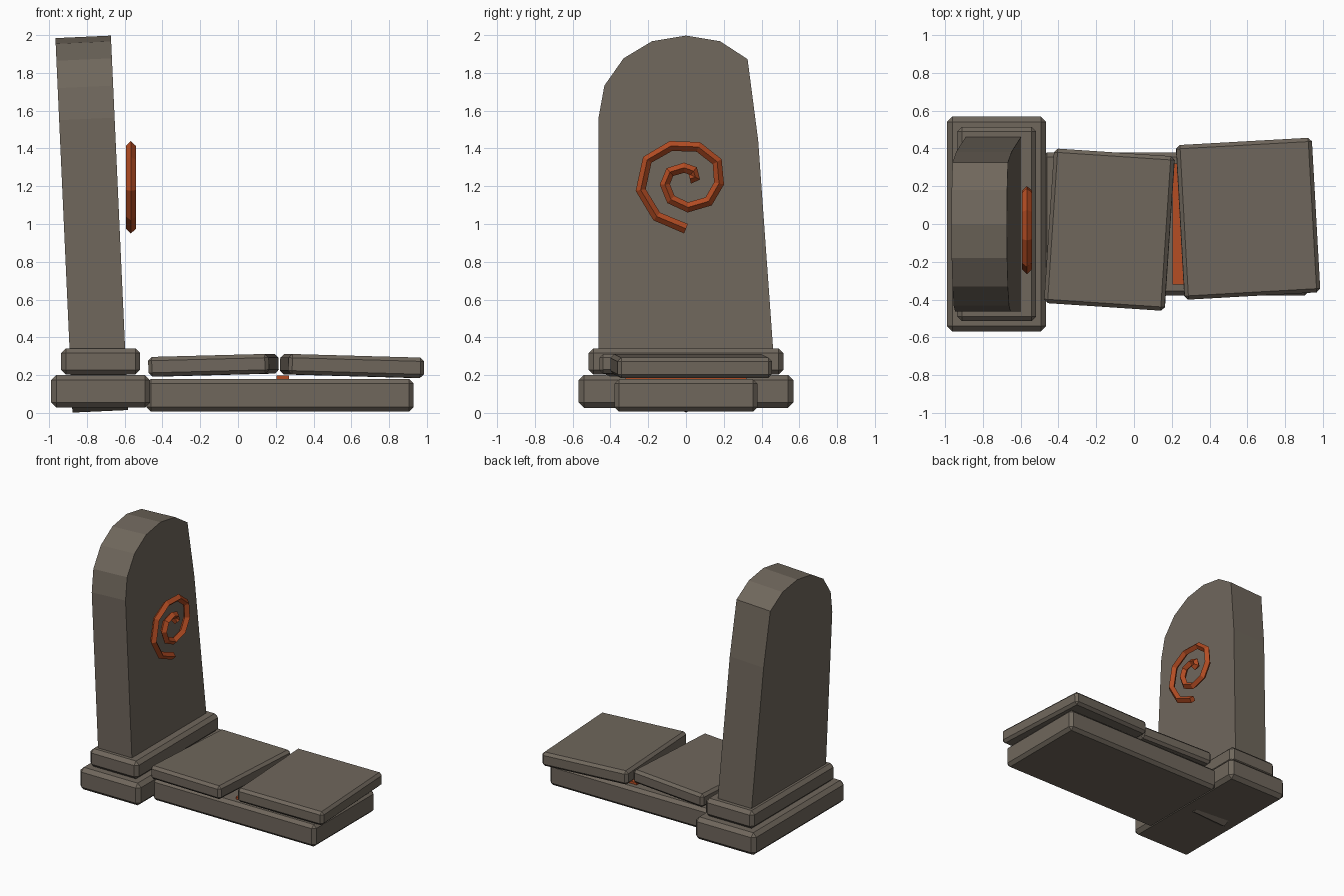
import bpy, bmesh
from math import radians
from mathutils import Vector

cube = bpy.data.objects.get("Cube")
if cube:
    bpy.data.objects.remove(cube)


def make_material(name, rgb):
    mat = bpy.data.materials.new(name)
    mat.use_nodes = True
    colour = (*rgb, 1)
    mat.diffuse_color = colour
    mat.node_tree.nodes["Principled BSDF"].inputs["Base Color"].default_value = colour
    return mat


stone = make_material("weathered_stone", (0.16, 0.135, 0.107))
ember = make_material("ember_orange", (0.46, 0.074, 0.017))


def add_object(name, bm, mat, location=(0, 0, 0), tilt=(0, 0, 0)):
    bmesh.ops.recalc_face_normals(bm, faces=bm.faces)
    mesh = bpy.data.meshes.new(name)
    bm.to_mesh(mesh)
    bm.free()
    mesh.materials.append(mat)
    obj = bpy.data.objects.new(name, mesh)
    obj.location = location
    obj.rotation_euler = [radians(a) for a in tilt]
    bpy.context.collection.objects.link(obj)
    return obj


def block(name, centre, size, chamfer, mat=stone, tilt=(0, 0, 0)):
    """Box with chamfered edges."""
    bm = bmesh.new()
    bmesh.ops.create_cube(bm, size=1)
    bmesh.ops.scale(bm, vec=size, verts=bm.verts)
    if chamfer:
        bmesh.ops.bevel(bm, geom=bm.edges[:], offset=chamfer, segments=1, affect='EDGES')
    return add_object(name, bm, mat, centre, tilt)


# Stepped plinth and grave bed
block("lower_plinth", (-0.728, 0, 0.114), (0.525, 1.136, 0.174), 0.028)
block("upper_plinth", (-0.728, 0, 0.272), (0.42, 1.03, 0.14), 0.026)
block("grave_bed", (0.222, 0, 0.093), (1.415, 0.757, 0.173), 0.024)

# Broken lid, two skewed halves with a glowing gap
block("lid_half_near", (-0.13, -0.03, 0.252), (0.64, 0.82, 0.104), 0.02, tilt=(0, -1.5, -3.8))
block("lid_half_far", (0.604, 0.028, 0.248), (0.72, 0.82, 0.108), 0.02, tilt=(0, 1.6, 3.2))
block("glowing_gap", (0.238, 0, 0.187), (0.066, 0.64, 0.02), 0, ember)

# Headstone: arched outline with a worn side, extruded and leaning back
outline = [(0, 0), (0.46, 0.25), (0.46, 0.34), (0.382, 1.43), (0.326, 1.86), (0.18, 1.955),
           (0, 1.985), (-0.18, 1.955), (-0.33, 1.865), (-0.432, 1.72), (-0.463, 1.55),
           (-0.463, 0.25)]
bm = bmesh.new()
face = bm.faces.new([bm.verts.new((-0.147, y, z)) for y, z in outline])
extruded = bmesh.ops.extrude_face_region(bm, geom=[face])["geom"]
bmesh.ops.translate(bm, vec=(0.294, 0, 0),
                    verts=[v for v in extruded if isinstance(v, bmesh.types.BMVert)])
if face.is_valid and not any(len(f.verts) > 4 and f.calc_center_median().x < 0 for f in bm.faces):
    bm.faces.new([v for v in face.verts])
add_object("headstone", bm, stone, (-0.73, 0, 0.008), (0, -2.6, 0))

# Spiral ornament: diamond section swept along the path
path = [Vector((-0.567, y, z)) for y, z in [
    (0, 0.975), (-0.155, 1.04), (-0.24, 1.18), (-0.205, 1.34), (-0.08, 1.413), (0.065, 1.408),
    (0.165, 1.33), (0.175, 1.215), (0.12, 1.12), (0.01, 1.088), (-0.08, 1.13), (-0.112, 1.21),
    (-0.085, 1.275), (-0.01, 1.298), (0.04, 1.28), (0.05, 1.247), (0.02, 1.24)]]
out = Vector((0.027, 0, 0))
bm = bmesh.new()
rings = []
for i, p in enumerate(path):
    along = (path[min(i + 1, len(path) - 1)] - path[max(i - 1, 0)]).normalized()
    side = along.cross(out)
    rings.append([bm.verts.new(p + d) for d in (out, side, -out, -side)])
for a, b in zip(rings, rings[1:]):
    for k in range(4):
        n = (k + 1) % 4
        bm.faces.new((a[k], a[n], b[n], b[k]))
bm.faces.new(rings[0])
bm.faces.new(rings[-1])
add_object("spiral_ornament", bm, ember)
